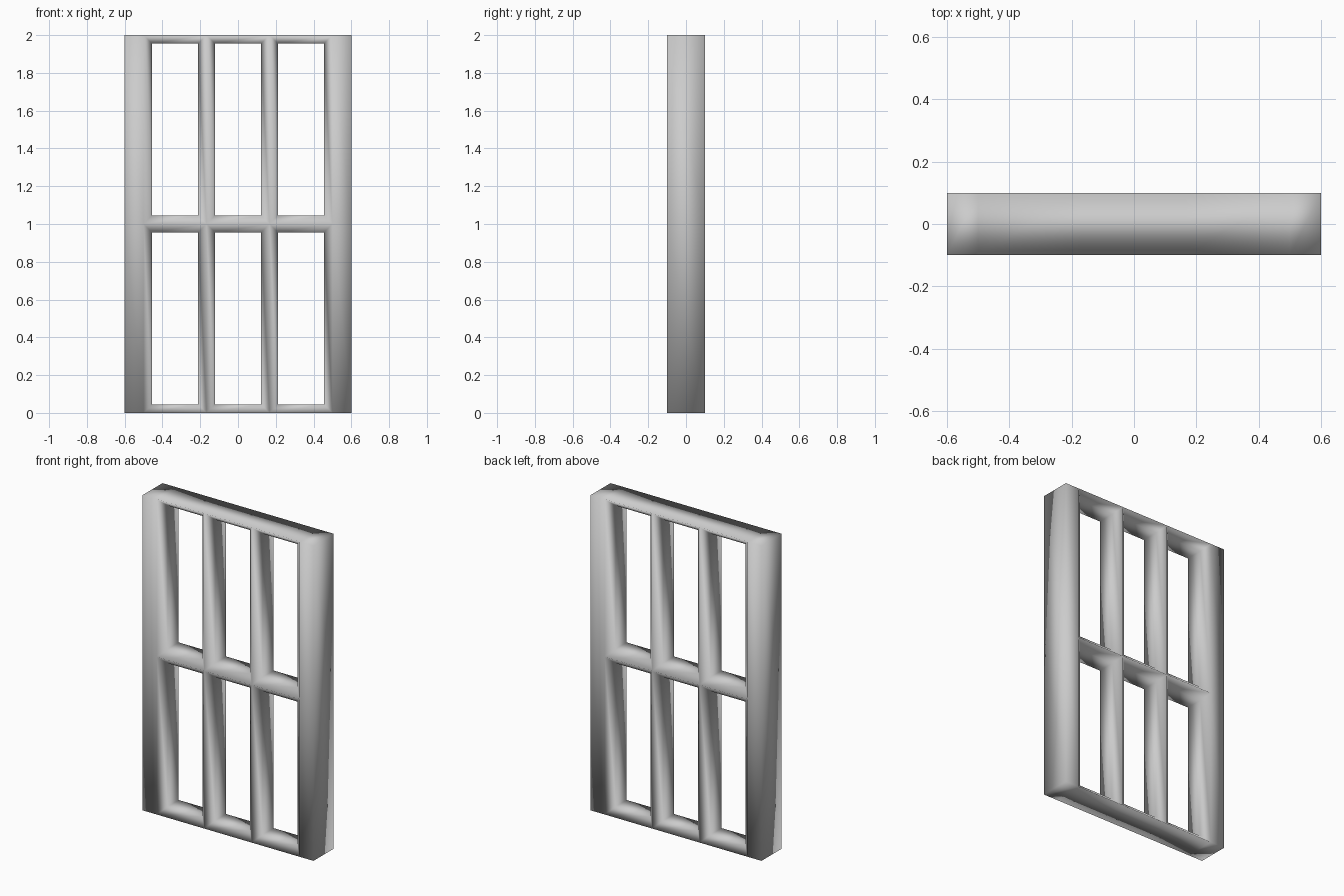
import bpy, bmesh
from mathutils import Vector

if "Cube" in bpy.data.objects:
    bpy.data.objects.remove(bpy.data.objects["Cube"])

WIDTH, DEPTH, HEIGHT = 1.2, 0.2, 2.0
INNER = 0.5          # half width of the glazed area
INSET = 0.045        # bevelled width around each pane opening
SINK = 0.045         # depth of that bevel

bm = bmesh.new()

# solid slab
bmesh.ops.create_cube(bm, size=1)
for v in bm.verts:
    v.co = Vector((v.co.x * WIDTH, v.co.y * DEPTH, (v.co.z + 0.5) * HEIGHT))


def cut(co, no):
    geom = bm.verts[:] + bm.edges[:] + bm.faces[:]
    bmesh.ops.bisect_plane(bm, geom=geom, plane_co=co, plane_no=no)


# lines of the jambs, mullions and middle rail
for x in (-INNER, -INNER / 3, INNER / 3, INNER):
    cut((x, 0, 0), (1, 0, 0))
cut((0, 0, HEIGHT / 2), (0, 0, 1))

# sink each pane cell on the front and back
bm.normal_update()
cells = [f for f in bm.faces if abs(f.normal.y) > 0.9
         and abs(f.calc_center_median().x) < INNER]
bmesh.ops.inset_individual(bm, faces=cells, thickness=INSET, depth=-SINK,
                           use_even_offset=True)

# open the panes by joining front and back cells
pairs = {}
for f in cells:
    c = f.calc_center_median()
    pairs.setdefault((round(c.x, 2), round(c.z, 2)), []).append(f)
for pair in pairs.values():
    edges = [e for f in pair for e in f.edges]
    bmesh.ops.delete(bm, geom=pair, context='FACES_ONLY')
    bmesh.ops.bridge_loops(bm, edges=edges)

bmesh.ops.recalc_face_normals(bm, faces=bm.faces[:])
for f in bm.faces:
    f.smooth = True

mesh = bpy.data.meshes.new("window_frame")
bm.to_mesh(mesh)
bm.free()
frame = bpy.data.objects.new("window_frame", mesh)
bpy.context.collection.objects.link(frame)
